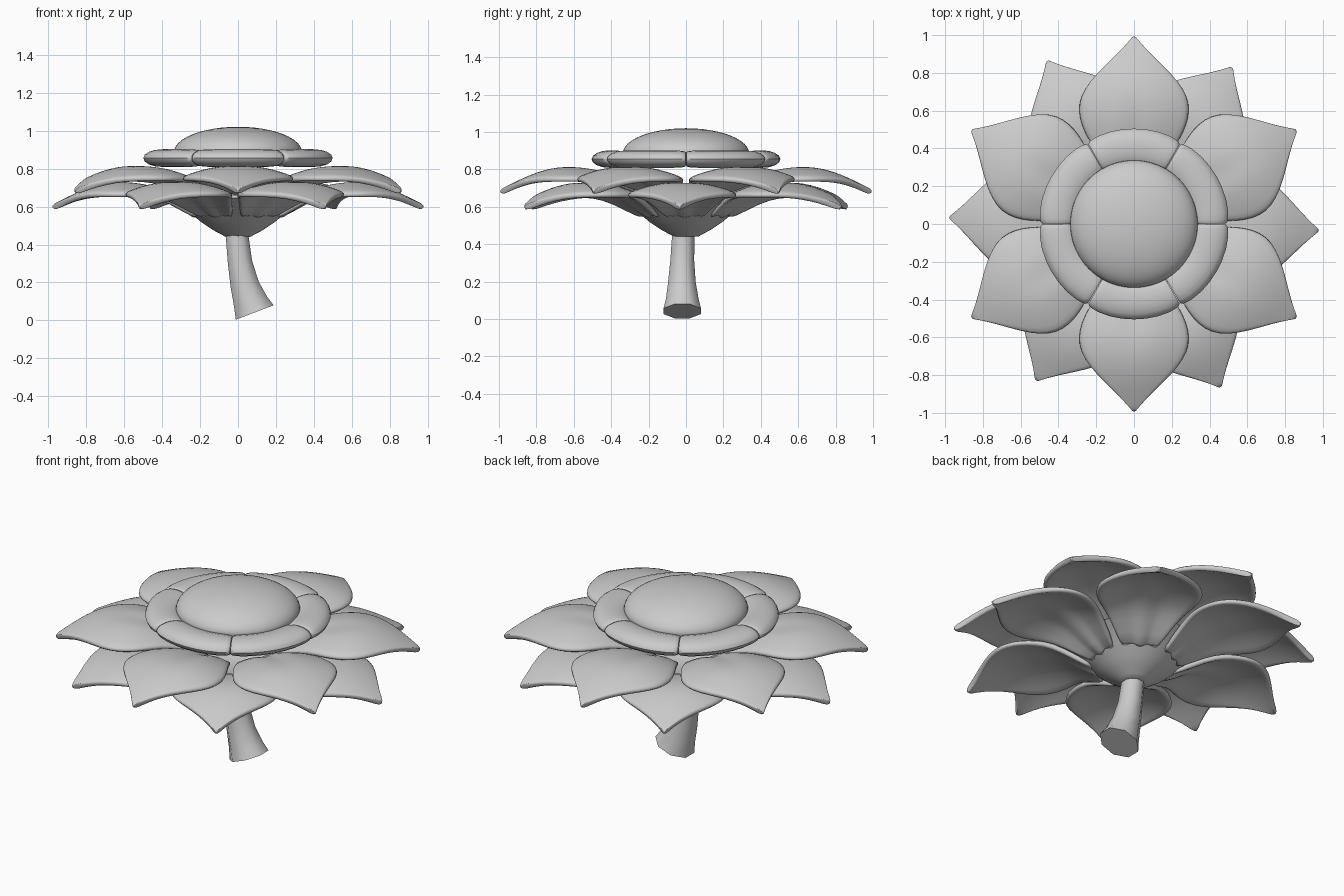
import bpy, bmesh
from math import sin, cos, pi, radians, sqrt

if "Cube" in bpy.data.objects:
    bpy.data.objects.remove(bpy.data.objects["Cube"])


def make_object(name, verts, faces, angle=40):
    me = bpy.data.meshes.new(name)
    me.from_pydata(verts, [], faces)
    bm = bmesh.new()
    bm.from_mesh(me)
    bmesh.ops.remove_doubles(bm, verts=bm.verts, dist=1e-5)
    bmesh.ops.recalc_face_normals(bm, faces=bm.faces)
    bm.to_mesh(me)
    bm.free()
    ob = bpy.data.objects.new(name, me)
    bpy.context.collection.objects.link(ob)
    bpy.ops.object.select_all(action='DESELECT')
    ob.select_set(True)
    bpy.context.view_layer.objects.active = ob
    bpy.ops.object.shade_smooth_by_angle(angle=radians(angle))
    return ob


def loft(name, rings, caps=(True, True), angle=40):
    n = len(rings[0])
    verts = [v for ring in rings for v in ring]
    faces = [(k * n + i, k * n + (i + 1) % n, (k + 1) * n + (i + 1) % n, (k + 1) * n + i)
             for k in range(len(rings) - 1) for i in range(n)]
    if caps[0]:
        faces.append(tuple(range(n)))
    if caps[1]:
        faces.append(tuple(range(len(verts) - n, len(verts))))
    return make_object(name, verts, faces, angle)


def revolve(name, profile, n=48, caps=(True, True)):
    rings = [[(r * cos(2 * pi * i / n), r * sin(2 * pi * i / n), z) for i in range(n)]
             for r, z in profile]
    return loft(name, rings, caps)


# Petal spine: radius, half width, height of the upper surface
UPPER = [(.20, .10, .68), (.35, .19, .765), (.44, .245, .795), (.52, .285, .812),
         (.60, .302, .82), (.68, .29, .815), (.76, .24, .797), (.84, .16, .768),
         (.91, .085, .735), (.96, .037, .71), (1.0, .003, .692)]
LOWER = [(.20, .10, .56), (.35, .19, .67)] + [(r * .985, w, z - .084) for r, w, z in UPPER[2:]]


def petal(name, spine, angle):
    m = 12
    verts, faces = [], []
    for r, w, z in spine:
        for j in range(m + 1):
            v = -1 + 2 * j / m
            y = w * v
            drop = .7 * y * y                      # arched across its width
            groove = .014 * max(0, 1 - abs(v) * 3) * max(0, min(1, (.72 - r) * 4))
            verts.append((r * cos(angle) - y * sin(angle),
                          r * sin(angle) + y * cos(angle), z - drop - groove))
    for k in range(len(spine) - 1):
        for j in range(m):
            a = k * (m + 1) + j
            faces.append((a, a + m + 1, a + m + 2, a + 1))
    ob = make_object(name, verts, faces, 60)
    # thickness goes below the upper surface
    up = ob.data.polygons[len(ob.data.polygons) // 2].normal.z > 0
    s = ob.modifiers.new("thickness", 'SOLIDIFY')
    s.thickness = .032
    s.offset = -1 if up else 1
    sub = ob.modifiers.new("smooth", 'SUBSURF')
    sub.levels = sub.render_levels = 1


# Two layers of six pointed petals
for i in range(6):
    petal(f"upper_petal_{i + 1}", UPPER, radians(30 + 60 * i))
    petal(f"lower_petal_{i + 1}", LOWER, radians(-2 + 60 * i))

# Puffy collar of six rounded segments around the centre
for i in range(6):
    rings = []
    for t in [-1, -.97, -.9, -.75, -.5, -.25, 0, .25, .5, .75, .9, .97, 1]:
        a = radians(30 + 60 * i + 29.8 * t)
        puff = .8 + .2 * sqrt(max(0, 1 - t ** 6))
        rings.append([((.405 + .1 * puff * cos(b)) * cos(a),
                       (.405 + .1 * puff * cos(b)) * sin(a),
                       .855 + .047 * puff * sin(b))
                      for b in [2 * pi * k / 16 for k in range(16)]])
    loft(f"collar_segment_{i + 1}", rings)

# Domed flower centre
dome = [(.28, .83), (.32, .85)]
dome += [(.338 * cos(t * pi / 24), .885 + .135 * sin(t * pi / 24)) for t in range(12)]
dome.append((.004, 1.02))
revolve("flower_centre", dome)

# Flared cup under the petals
revolve("calyx", [(.065, .44), (.085, .452), (.13, .475), (.19, .515), (.25, .565),
                  (.31, .61), (.37, .645), (.35, .66), (.25, .60), (.12, .54)])

# Curved stem, flaring towards a slanted foot: x, y, z, radius, slope
stem = [(.088, -.02, .042, .108, .38), (.066, -.02, .10, .094, .30),
        (.035, -.022, .19, .08, .2), (.01, -.02, .31, .069, .1),
        (-.004, -.015, .44, .065, 0), (-.004, -.01, .52, .065, 0)]
loft("stem", [[(x + r * cos(a), y + r * sin(a), z + s * r * cos(a))
               for a in [2 * pi * (k + .5) / 8 for k in range(8)]]
              for x, y, z, r, s in stem], angle=50)
